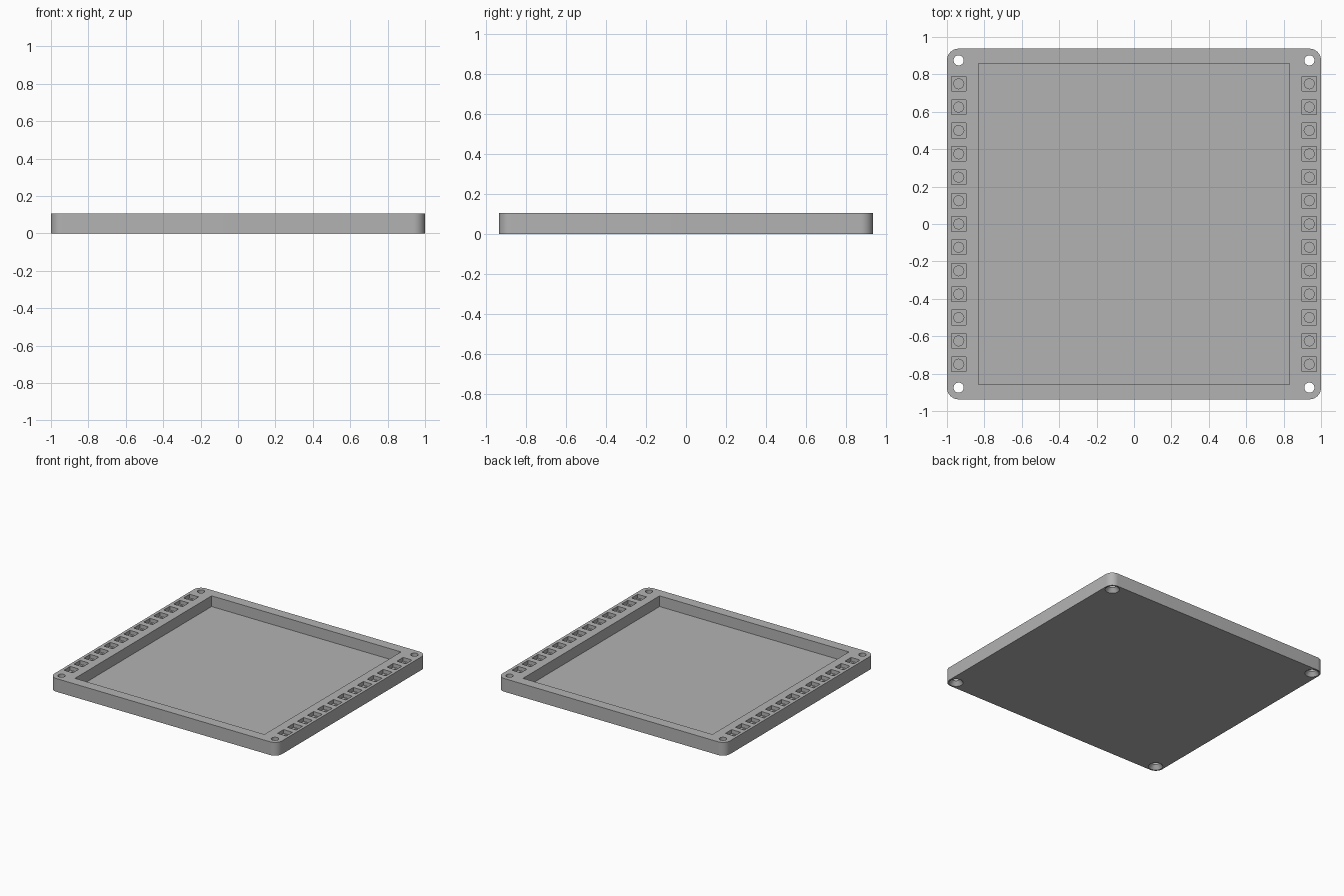
import bpy, bmesh, math
from mathutils import Matrix

if "Cube" in bpy.data.objects:
    bpy.data.objects.remove(bpy.data.objects["Cube"], do_unlink=True)

HALF_X, HALF_Y, HEIGHT = 1.0, 0.9375, 0.105
CORNER = 0.062
FLOOR = 0.02
PITCH = 0.125
ROW_X = 0.9375
SCREW_Y = 0.875

grey = bpy.data.materials.new("grey plastic")
grey.use_nodes = True
colour = (0.45, 0.45, 0.45, 1)
grey.diffuse_color = colour
grey.node_tree.nodes["Principled BSDF"].inputs["Base Color"].default_value = colour


def finish(name, bm):
    mesh = bpy.data.meshes.new(name)
    bm.to_mesh(mesh)
    bm.free()
    mesh.materials.append(grey)
    obj = bpy.data.objects.new(name, mesh)
    bpy.context.collection.objects.link(obj)
    return obj


def add_box(bm, x, y, sx, sy, z0, z1):
    m = Matrix.Translation((x, y, (z0 + z1) / 2)) @ Matrix.Diagonal((sx, sy, z1 - z0, 1))
    bmesh.ops.create_cube(bm, size=1, matrix=m)


def add_cone(bm, x, y, r0, r1, z0, z1, sides):
    bmesh.ops.create_cone(bm, cap_ends=True, segments=sides, radius1=r0, radius2=r1,
                          depth=z1 - z0, matrix=Matrix.Translation((x, y, (z0 + z1) / 2)))


def cut(target, name, bm):
    cutter = finish(name, bm)
    cutter.hide_render = True
    mod = target.modifiers.new(name, 'BOOLEAN')
    mod.operation, mod.solver, mod.object = 'DIFFERENCE', 'EXACT', cutter
    bpy.context.view_layer.objects.active = target
    bpy.ops.object.modifier_apply(modifier=mod.name)
    bpy.data.objects.remove(cutter, do_unlink=True)


# Slab with rounded upright corners
bm = bmesh.new()
add_box(bm, 0, 0, 2 * HALF_X, 2 * HALF_Y, 0, HEIGHT)
upright = [e for e in bm.edges if abs(e.verts[0].co.z - e.verts[1].co.z) > 0.01]
bmesh.ops.bevel(bm, geom=upright, offset=CORNER, segments=10, profile=0.5, affect='EDGES')
tray = finish("tray", bm)

# Main recess
bm = bmesh.new()
add_box(bm, 0, 0, 1.664, 1.714, FLOOR, HEIGHT + 0.1)
cut(tray, "recess_cutter", bm)

# Rows of square pockets, each with a round socket in its floor
pockets, sockets = bmesh.new(), bmesh.new()
for side in (-1, 1):
    for i in range(-6, 7):
        add_box(pockets, side * ROW_X, i * PITCH, 0.078, 0.078, 0.075, HEIGHT + 0.1)
        add_cone(sockets, side * ROW_X, i * PITCH, 0.028, 0.028, FLOOR, 0.09, 8)
cut(tray, "pocket_cutter", pockets)
cut(tray, "socket_cutter", sockets)

# Corner screw holes, countersunk from below
holes, sinks = bmesh.new(), bmesh.new()
for sx in (-1, 1):
    for sy in (-1, 1):
        x, y = sx * ROW_X, sy * SCREW_Y
        add_cone(holes, x, y, 0.027, 0.027, -0.1, HEIGHT + 0.1, 32)
        add_cone(sinks, x, y, 0.06, 0.02, -0.01, 0.04, 32)
cut(tray, "screw_hole_cutter", holes)
cut(tray, "countersink_cutter", sinks)

# Smooth the round walls, keep the edges crisp
bpy.ops.object.select_all(action='DESELECT')
tray.select_set(True)
bpy.context.view_layer.objects.active = tray
bpy.ops.object.shade_smooth_by_angle(angle=math.radians(30))
